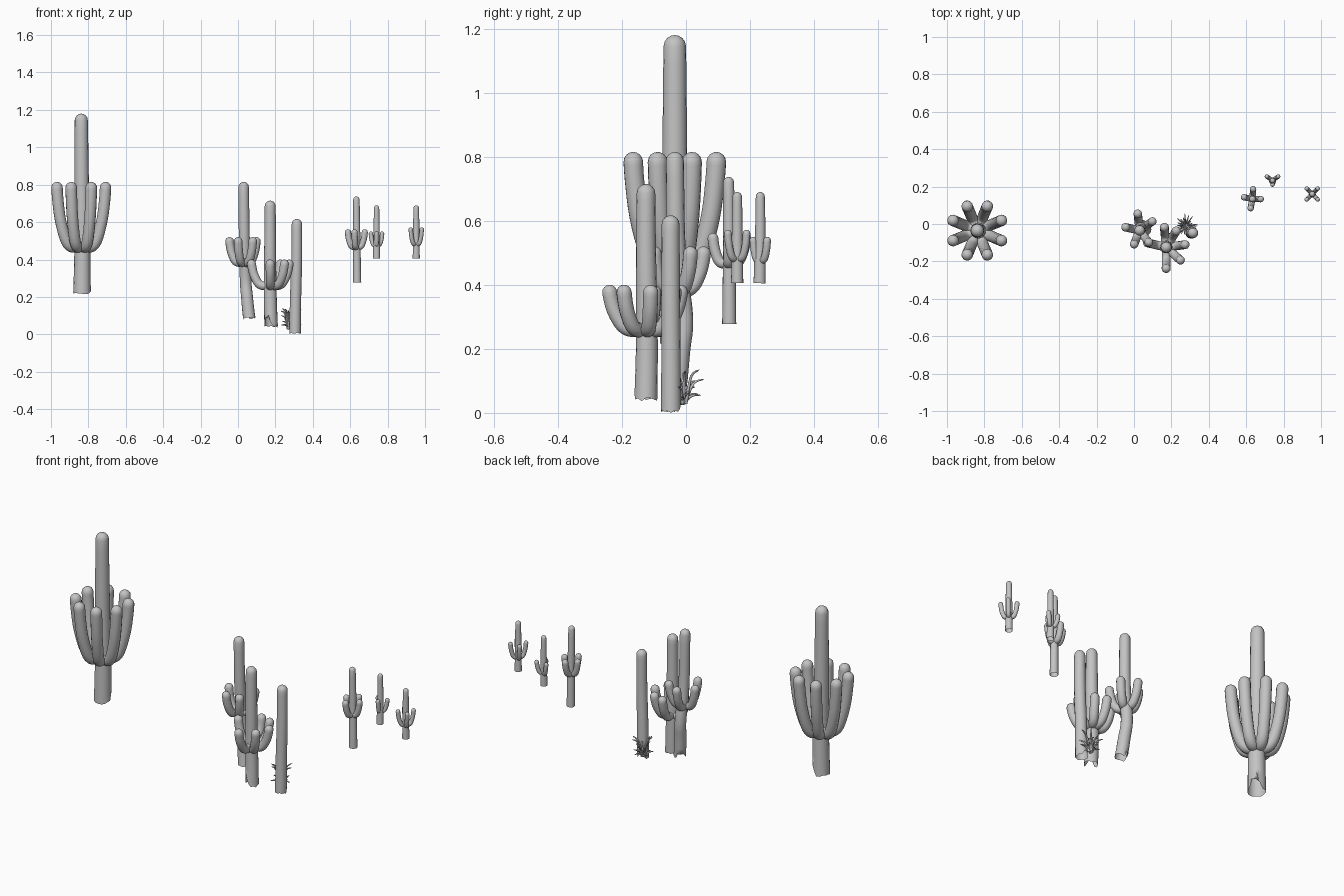
import bpy, bmesh, math, random
from mathutils import Vector

random.seed(4)
cube = bpy.data.objects.get("Cube")
if cube:
    bpy.data.objects.remove(cube)

# One plain grey for everything
grey = bpy.data.materials.new("plain grey")
grey.use_nodes = True
colour = (0.55, 0.55, 0.55, 1)
grey.diffuse_color = colour
grey.node_tree.nodes["Principled BSDF"].inputs["Base Color"].default_value = colour


def smooth_path(points, steps=4):
    """Catmull-Rom curve through the points."""
    p = [Vector(q) for q in points]
    p = [2 * p[0] - p[1]] + p + [2 * p[-1] - p[-2]]
    out = []
    for a, b, c, d in zip(p, p[1:], p[2:], p[3:]):
        for i in range(steps):
            t = i / steps
            out.append(0.5 * (2 * b + (c - a) * t + (2 * a - 5 * b + 4 * c - d) * t ** 2
                              + (3 * b - a - 3 * c + d) * t ** 3))
    return out + [p[-2]]


def tube(bm, points, r0, r1, sides=16, dome=True, notch=None):
    """Tapered tube, open at the start, closed by a dome or a point."""
    path = smooth_path(points)
    tip = path[-1]
    end_dir = (path[-1] - path[-2]).normalized()
    n = len(path) - 1
    stations = [(c, r0 + (r1 - r0) * i / n) for i, c in enumerate(path[:-1])]
    if dome:
        base = tip - end_dir * r1
        stations = [s for s in stations if (s[0] - base).dot(end_dir) < -r1 * 0.2]
        stations += [(base + end_dir * r1 * math.sin(a), r1 * math.cos(a))
                     for a in map(math.radians, (0, 25, 48, 70))]
    rings, side = [], None
    for i, (c, r) in enumerate(stations):
        after = stations[i + 1][0] if i + 1 < len(stations) else tip
        before = stations[i - 1][0] if i else c
        tangent = (after - before).normalized()
        if side is None:
            side = Vector((1, 0, 0)) if abs(tangent.x) < 0.8 else Vector((0, 1, 0))
        side = (side - tangent * side.dot(tangent)).normalized()
        up = tangent.cross(side)
        ring = []
        for k in range(sides):
            a = math.tau * k / sides
            co = c + (side * math.cos(a) + up * math.sin(a)) * r
            if i == 0 and notch:
                # Torn lower rim with one deep split
                angle, depth = notch
                co.z += depth * max(0, math.cos(a - math.radians(angle))) ** 8
                co.z += random.uniform(0, 0.012)
            ring.append(bm.verts.new(co))
        rings.append(ring)
    for lo, hi in zip(rings, rings[1:]):
        for k in range(sides):
            j = (k + 1) % sides
            bm.faces.new((lo[k], lo[j], hi[j], hi[k]))
    pole = bm.verts.new(tip)
    for k in range(sides):
        bm.faces.new((rings[-1][k], rings[-1][(k + 1) % sides], pole))


def finish(bm, name):
    mesh = bpy.data.meshes.new(name)
    bm.to_mesh(mesh)
    bm.free()
    mesh.materials.append(grey)
    for poly in mesh.polygons:
        poly.use_smooth = True
    obj = bpy.data.objects.new(name, mesh)
    bpy.context.collection.objects.link(obj)


# Upturned arm: fraction of reach, fraction of height
ARM = [(0, 0.04), (0.35, 0), (0.62, 0.1), (0.85, 0.42), (0.96, 0.75), (1, 1)]


def cactus(name, trunk, r0, r1, notch=None, arms=(), low=0, high=0, arm_r=0, hub=None):
    """Trunk plus arms whose tips are given as x, y offsets from the hub."""
    bm = bmesh.new()
    tube(bm, trunk, r0, r1, notch=notch)
    finish(bm, name + "_trunk")
    if not arms:
        return
    bm = bmesh.new()
    hx, hy = hub or trunk[-1][:2]
    for dx, dy in arms:
        z0 = low + arm_r
        path = [(hx + dx * f, hy + dy * f, z0 + (high - z0) * h) for f, h in ARM]
        tube(bm, path, arm_r * 0.95, arm_r, sides=14)
    finish(bm, name + "_arms")


def radial(radius, angles):
    return [(radius * math.cos(math.radians(a)), radius * math.sin(math.radians(a)))
            for a in angles]


# Big cactus with a full crown of arms
cactus("big_cactus",
       [(-0.834, -0.035, 0.215), (-0.832, -0.035, 0.45),
        (-0.836, -0.035, 0.8), (-0.838, -0.035, 1.18)],
       0.047, 0.035, (40, 0.09),
       radial(0.142, [22.5 + 45 * i for i in range(8)]), 0.435, 0.815, 0.031)

# Middle group
cactus("leaning_cactus",
       [(0.06, -0.03, 0.08), (0.048, -0.018, 0.2), (0.04, -0.008, 0.3),
        (0.034, -0.03, 0.5), (0.03, -0.035, 0.815)],
       0.033, 0.028, (135, 0.06),
       [(-0.077, 0.018), (-0.01, 0.092), (0.07, 0.05), (0.05, -0.065), (-0.03, -0.075)],
       0.36, 0.52, 0.023)
cactus("front_cactus",
       [(0.177, -0.125, 0.035), (0.172, -0.122, 0.25),
        (0.172, -0.125, 0.5), (0.172, -0.125, 0.715)],
       0.036, 0.029, (240, 0.07),
       [(-0.102, 0.025), (0, -0.116), (0.078, -0.07), (0.104, 0.015),
        (0.055, 0.09), (-0.01, 0.11)],
       0.235, 0.4, 0.024)
cactus("single_column",
       [(0.305, -0.047, 0), (0.308, -0.047, 0.2),
        (0.314, -0.048, 0.4), (0.315, -0.048, 0.617)],
       0.031, 0.028, (100, 0.03))

# Three small cacti
cactus("slim_cactus",
       [(0.637, 0.135, 0.278), (0.635, 0.135, 0.5), (0.633, 0.133, 0.737)],
       0.022, 0.017, None,
       [(-0.046, 0.01), (0.004, 0.055), (0.046, 0), (-0.01, -0.05)],
       0.45, 0.562, 0.017)
cactus("back_cactus",
       [(0.741, 0.23, 0.405), (0.741, 0.232, 0.55), (0.741, 0.232, 0.69)],
       0.019, 0.014, None,
       [(-0.031, 0.022), (0.03, 0.022), (0, -0.022)], 0.465, 0.55, 0.012)
cactus("far_cactus",
       [(0.953, 0.16, 0.405), (0.953, 0.16, 0.55), (0.953, 0.16, 0.69)],
       0.019, 0.015, None, radial(0.042, (45, 135, 225, 315)), 0.47, 0.572, 0.012)

# Dry spiky shrub
bm = bmesh.new()
root = Vector((0.275, -0.01, 0.05))
for i in range(22):
    a = i * 2.4
    out = Vector((math.cos(a), math.sin(a), 0)) * random.uniform(0.04, 0.07)
    rise = random.uniform(-0.01, 0.09)
    start = root + Vector((random.uniform(-0.01, 0.01), random.uniform(-0.01, 0.01), -0.02))
    middle = root + out * 0.5 + Vector((0, 0, rise * 0.75))
    tube(bm, [start, middle, root + out + Vector((0, 0, rise))],
         0.0065, 0.002, sides=6, dome=False)
finish(bm, "dry_shrub")
